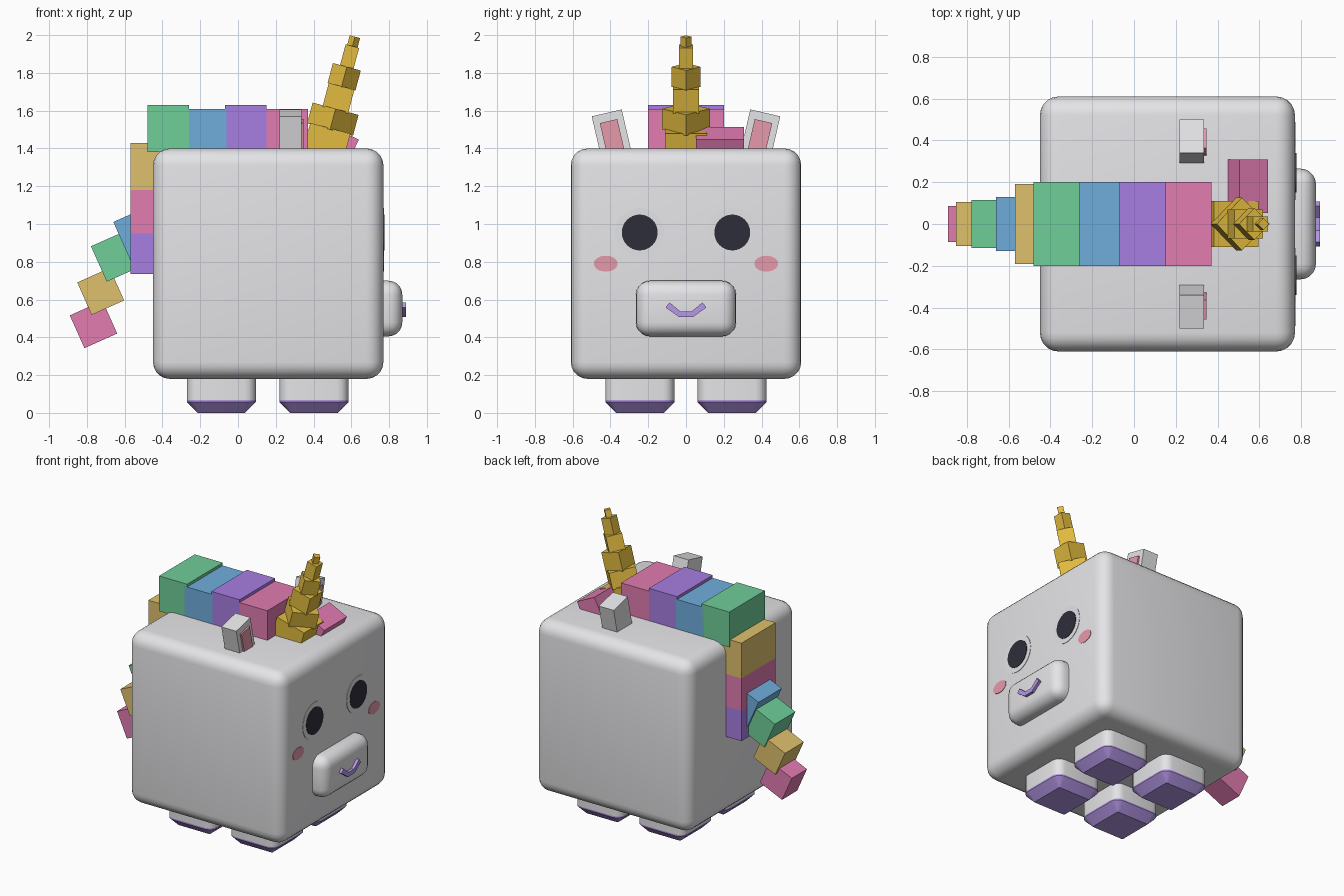
import bpy, bmesh, math
from mathutils import Matrix, Vector

if "Cube" in bpy.data.objects:
    bpy.data.objects.remove(bpy.data.objects["Cube"])

COLOURS = {
    "white": (0.80, 0.80, 0.82), "dark": (0.027, 0.027, 0.042),
    "blush": (0.80, 0.32, 0.40), "pink": (0.76, 0.20, 0.44),
    "purple": (0.39, 0.21, 0.76), "blue": (0.16, 0.42, 0.72),
    "green": (0.16, 0.62, 0.32), "yellow": (0.74, 0.53, 0.15),
    "gold": (0.76, 0.50, 0.05), "lavender": (0.46, 0.31, 0.80),
}
MATS = {}
for n, c in COLOURS.items():
    MATS[n] = bpy.data.materials.new(n)
    MATS[n].diffuse_color = (*c, 1)


def finish(bm, name, *mats):
    bmesh.ops.recalc_face_normals(bm, faces=bm.faces[:])
    me = bpy.data.meshes.new(name)
    bm.to_mesh(me)
    bm.free()
    for m in mats:
        me.materials.append(MATS[m])
    ob = bpy.data.objects.new(name, me)
    bpy.context.collection.objects.link(ob)
    return ob


def smooth(ob, angle=35):
    bpy.ops.object.select_all(action='DESELECT')
    ob.select_set(True)
    bpy.context.view_layer.objects.active = ob
    bpy.ops.object.shade_smooth_by_angle(angle=math.radians(angle))


def box(name, mat, centre, size, rot=Matrix(), bevel=0, segs=5):
    bm = bmesh.new()
    bmesh.ops.create_cube(bm, size=1, matrix=Matrix.Diagonal((*size, 1)))
    if bevel:
        bmesh.ops.bevel(bm, geom=bm.edges[:], offset=bevel, segments=segs,
                        profile=0.5, affect='EDGES')
    bm.transform(Matrix.Translation(centre) @ rot)
    ob = finish(bm, name, mat)
    if bevel:
        smooth(ob)
    return ob


def span(name, mat, lo, hi, **kw):
    lo, hi = Vector(lo), Vector(hi)
    return box(name, mat, (lo + hi) / 2, hi - lo, **kw)


def disc(name, mat, centre, ry, rz, thick=0.004, sides=32):
    bm = bmesh.new()
    bmesh.ops.create_cone(bm, cap_ends=True, segments=sides, radius1=1, radius2=1, depth=1)
    bm.transform(Matrix.Translation(centre) @ Matrix.Diagonal((thick, ry, rz, 1))
                 @ Matrix.Rotation(math.pi / 2, 4, 'Y'))
    return finish(bm, name, mat)


def turn(deg, axis):
    return Matrix.Rotation(math.radians(deg), 4, axis)


def leg(name, x, y):
    bm = bmesh.new()
    bmesh.ops.create_cube(bm, size=1, matrix=Matrix.Translation((x, y, 0.15))
                          @ Matrix.Diagonal((0.365, 0.365, 0.30, 1)))
    upright = [e for e in bm.edges if abs(e.verts[0].co.z - e.verts[1].co.z) > 0.1]
    bmesh.ops.bevel(bm, geom=upright, offset=0.06, segments=4, profile=0.5, affect='EDGES')
    rim = [e for e in bm.edges if all(v.co.z < 0.001 for v in e.verts)]
    bmesh.ops.bevel(bm, geom=rim, offset=0.057, segments=1, affect='EDGES')
    bmesh.ops.bisect_plane(bm, geom=bm.verts[:] + bm.edges[:] + bm.faces[:],
                           plane_co=(0, 0, 0.067), plane_no=(0, 0, 1))
    for f in bm.faces:
        f.material_index = int(f.calc_center_median().z < 0.066)
    smooth(finish(bm, name, "white", "lavender"))


# Body and snout
span("body", "white", (-0.45, -0.61, 0.18), (0.77, 0.61, 1.40), bevel=0.09)
span("snout", "white", (0.66, -0.265, 0.405), (0.87, 0.265, 0.70), bevel=0.075)

# Mouth: a bent strip
half = [(0.0, 0.537), (0.03, 0.537), (0.087, 0.585), (0.108, 0.558), (0.036, 0.507), (0.0, 0.507)]
bm = bmesh.new()
for s in (1, -1):
    for ids in ((0, 1, 4, 5), (1, 2, 3, 4)):
        bm.faces.new([bm.verts.new((0.865, s * half[i][0], half[i][1])) for i in ids])
bmesh.ops.remove_doubles(bm, verts=bm.verts[:], dist=0.0005)
ext = bmesh.ops.extrude_face_region(bm, geom=bm.faces[:])
bmesh.ops.translate(bm, vec=(0.025, 0, 0),
                    verts=[g for g in ext["geom"] if isinstance(g, bmesh.types.BMVert)])
finish(bm, "mouth", "lavender")

# Paired parts: eyes, cheeks, ears, legs
for side, s in (("right", -1), ("left", 1)):
    disc(side + "_eye_white", "white", (0.771, s * 0.245, 0.955), 0.13, 0.13)
    disc(side + "_eye_pupil", "dark", (0.774, s * 0.245, 0.955), 0.095, 0.095)
    disc(side + "_cheek", "blush", (0.771, s * 0.425, 0.79), 0.063, 0.042)
    tilt = turn(-s * 13, 'X')
    box(side + "_ear", "white", (0.277, s * 0.386, 1.442), (0.117, 0.163, 0.30), tilt)
    box(side + "_ear_inner", "blush", (0.334, s * 0.382, 1.423), (0.026, 0.095, 0.25), tilt)
    leg("front_" + side + "_leg", 0.402, s * 0.244)
    leg("back_" + side + "_leg", -0.088, s * 0.244)

# Mane: blocks along the top, then down the back
for i, (mat, x0, x1, top) in enumerate((("green", -0.48, -0.26, 1.63), ("blue", -0.28, -0.06, 1.61),
                                        ("purple", -0.07, 0.152, 1.63), ("pink", 0.15, 0.37, 1.61))):
    span(f"mane_top_{i + 1}", mat, (x0, -0.2, 1.38), (x1, 0.2, top))
for i, (mat, z0, z1) in enumerate((("yellow", 1.18, 1.43), ("pink", 0.95, 1.18),
                                   ("purple", 0.735, 0.95))):
    span(f"mane_back_{i + 1}", mat, (-0.57, -0.192, z0), (-0.40, 0.192, z1))

# Forelock
box("forelock", "pink", (0.539, 0.18, 1.412), (0.152, 0.255, 0.15), turn(26, 'Y'))

# Tail: tilted cubes shrinking downwards
for i, (mat, x, z, w, size) in enumerate((("blue", -0.515, 0.955, 0.26, 0.22),
                                          ("green", -0.643, 0.83, 0.23, 0.205),
                                          ("yellow", -0.727, 0.643, 0.21, 0.188),
                                          ("pink", -0.765, 0.468, 0.17, 0.19))):
    box(f"tail_{i + 1}", mat, (x, 0, z), (size, w, size), turn(-24, 'Y'))

# Horn: stacked blocks, every second one twisted, leaning forward
lean = turn(15, 'Y')
for i, (d0, d1, h) in enumerate(((-0.23, -0.05, 0.11), (-0.057, 0.057, 0.089), (0.05, 0.18, 0.07),
                                 (0.177, 0.287, 0.054), (0.28, 0.40, 0.037), (0.39, 0.452, 0.02))):
    centre = Vector((0.502, 0, 1.555)) + lean @ Vector((0, 0, (d0 + d1) / 2))
    box(f"horn_{i + 1}", "gold", centre, (2 * h, 2 * h, d1 - d0), lean @ turn(45 * (i % 2), 'Z'))

for m in bpy.data.materials:
    if m.users and not m.is_grease_pencil:
        m.use_nodes = True
        m.node_tree.nodes["Principled BSDF"].inputs["Base Color"].default_value = m.diffuse_color
